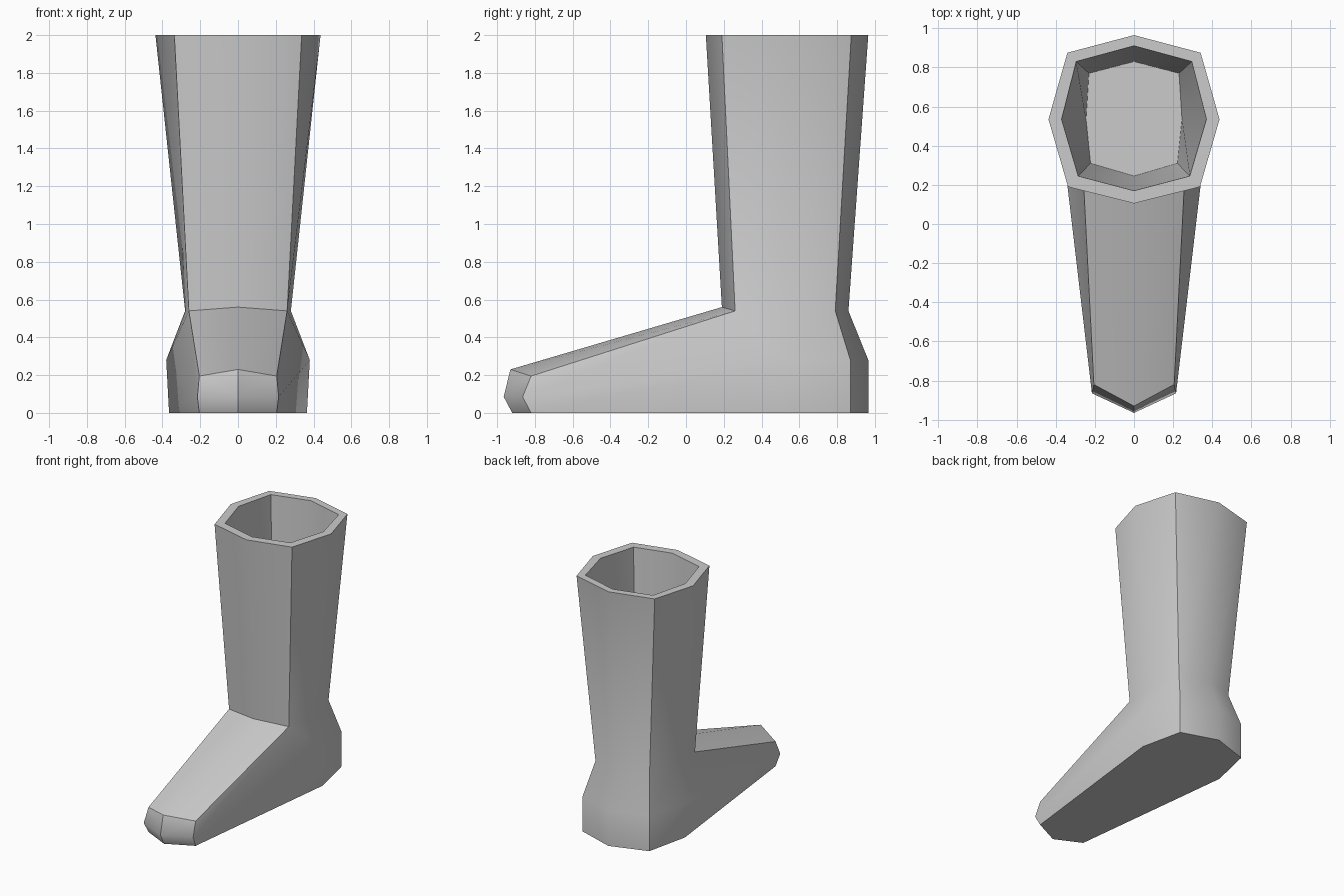
import bpy, bmesh

if "Cube" in bpy.data.objects:
    bpy.data.objects.remove(bpy.data.objects["Cube"])

bm = bmesh.new()


def ring(half):
    """Eight-sided ring from its right half, listed front centre to back centre."""
    left = [(-x, y, z) for x, y, z in half[-2:0:-1]]
    return [bm.verts.new(p) for p in half + left]


def bridge(a, b, skip=()):
    n = len(a)
    for i in range(n):
        if i not in skip:
            j = (i + 1) % n
            bm.faces.new((a[i], a[j], b[j], b[i]))


# Foot and shaft cross-sections
sole = ring([(0, -.92, 0), (.205, -.82, 0), (.365, .535, 0), (.29, .87, 0), (0, .965, 0)])
mid = ring([(0, -.965, .085), (.215, -.865, .085), (.38, .535, .28), (.29, .87, .28), (0, .965, .28)])
ankle = ring([(0, .19, .56), (.26, .26, .54), (.28, .535, .54), (.235, .79, .54), (0, .86, .54)])
top = ring([(0, .105, 2), (.337, .19, 2), (.437, .535, 2), (.34, .875, 2), (0, .965, 2)])
rim = ring([(0, .17, 2), (.285, .245, 2), (.37, .535, 2), (.295, .83, 2), (0, .91, 2)])
well = ring([(0, .245, .56), (.222, .31, .56), (.245, .535, .56), (.23, .77, .56), (0, .83, .56)])

# Sole, heel, shaft, rim and inner well
bm.faces.new(sole)
bridge(sole, mid)
bridge(mid, ankle, skip=(0, 1, 6, 7))
bridge(ankle, top)
bridge(top, rim)
bridge(rim, well)
bm.faces.new(well)

# Toe cap, instep and foot sides
tip = bm.verts.new((0, -.93, .23))
for k, s, sign in ((1, 2, 1), (7, 6, -1)):
    toe = bm.verts.new((sign * .205, -.82, .195))
    bm.faces.new((mid[0], mid[k], toe, tip))
    bm.faces.new((tip, toe, ankle[k], ankle[0]))
    bm.faces.new((mid[k], mid[s], ankle[k], toe))
    bm.faces.new((mid[s], ankle[s], ankle[k]))

bmesh.ops.recalc_face_normals(bm, faces=bm.faces)
mesh = bpy.data.meshes.new("boot")
bm.to_mesh(mesh)
bm.free()
boot = bpy.data.objects.new("boot", mesh)
bpy.context.collection.objects.link(boot)

# Soft gradients with crisp main creases
bpy.context.view_layer.objects.active = boot
boot.select_set(True)
bpy.ops.object.shade_smooth_by_angle(angle=.78)
